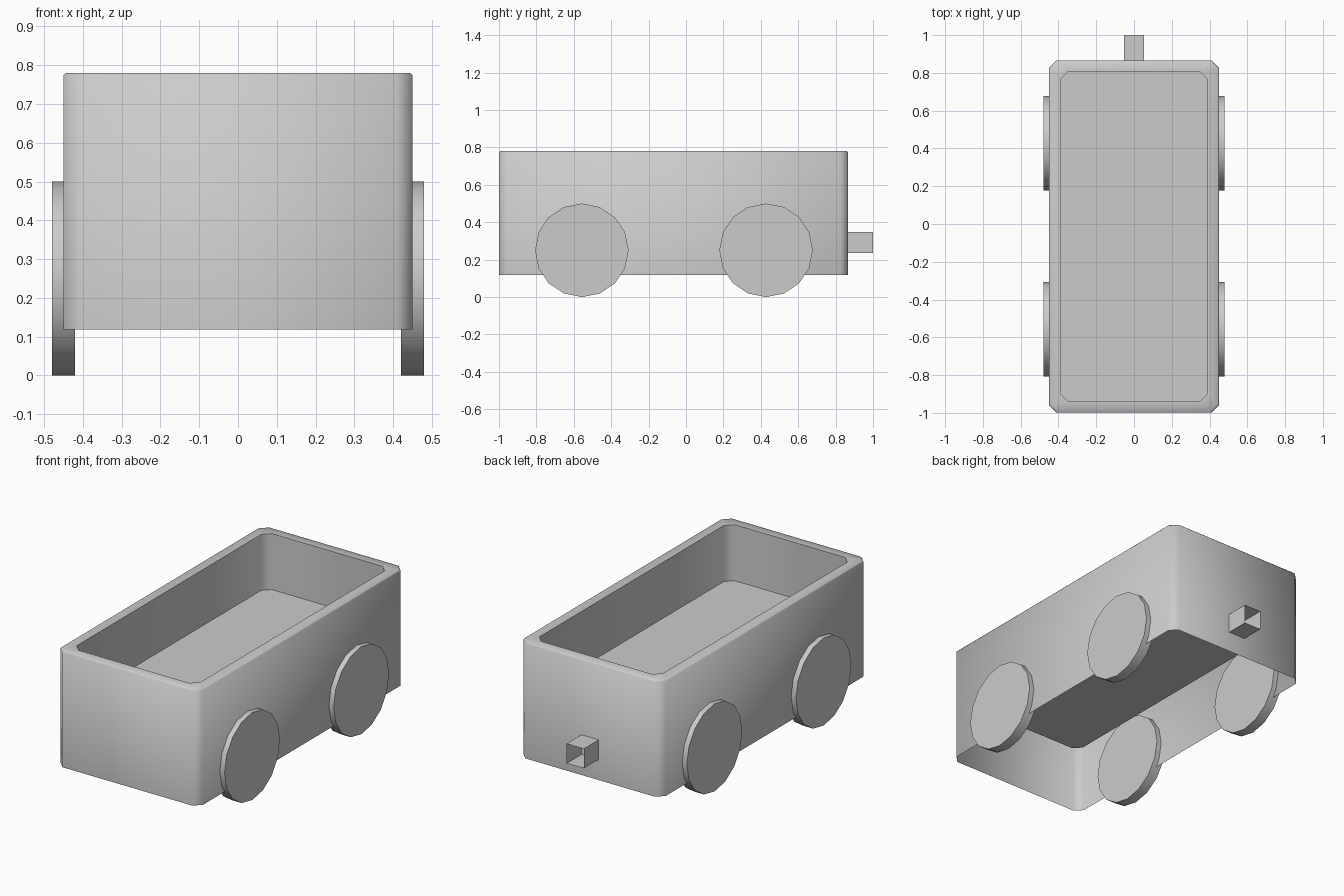
import bpy, bmesh, math

if "Cube" in bpy.data.objects:
    bpy.data.objects.remove(bpy.data.objects["Cube"])

Y_MID, HALF_X, HALF_Y, CHAMFER = -0.0665, 0.45, 0.9325, 0.04


def make_object(name, bm, angle):
    mesh = bpy.data.meshes.new(name)
    bm.to_mesh(mesh)
    bm.free()
    ob = bpy.data.objects.new(name, mesh)
    bpy.context.collection.objects.link(ob)
    bpy.ops.object.select_all(action='DESELECT')
    ob.select_set(True)
    bpy.context.view_layer.objects.active = ob
    bpy.ops.object.shade_smooth_by_angle(angle=math.radians(angle))
    return ob


def bridge(bm, rings):
    for a, b in zip(rings, rings[1:]):
        n = len(a)
        for i in range(n):
            j = (i + 1) % n
            bm.faces.new((a[i], a[j], b[j], b[i]))


def tub_ring(bm, inset, z):
    # Rectangle with clipped corners, counter-clockwise from above
    x, y, c = HALF_X - inset, HALF_Y - inset, CHAMFER
    pts = []
    for sx, sy in ((1, -1), (1, 1), (-1, 1), (-1, -1)):
        pair = [(sx * (x - c), sy * y), (sx * x, sy * (y - c))]
        pts += pair if sx * sy < 0 else pair[::-1]
    return [bm.verts.new((px, py + Y_MID, z)) for px, py in pts]


# Wagon tub: open underneath, walls folded over the rim down to the floor
bm = bmesh.new()
rings = [tub_ring(bm, i, z) for i, z in
         ((0, 0.118), (0, 0.774), (0.006, 0.78), (0.06, 0.78), (0.06, 0.46))]
bridge(bm, rings)
bm.faces.new(rings[-1])
make_object("wagon_tub", bm, 50)

# Hitch: square open-ended tube on the back
bm = bmesh.new()
corners = ((-0.054, 0.236), (-0.054, 0.348), (0.054, 0.348), (0.054, 0.236))
bridge(bm, [[bm.verts.new((x, y, z)) for x, z in corners] for y in (0.865, 1.0)])
make_object("hitch", bm, 30)

# Wheels: sixteen-sided discs set through the side walls
for side, sx in (("right", 1), ("left", -1)):
    for end, y in (("front", -0.557), ("back", 0.428)):
        bm = bmesh.new()
        bmesh.ops.create_cone(bm, cap_ends=True, segments=16,
                              radius1=0.25, radius2=0.25, depth=0.06)
        wheel = make_object(f"{end}_{side}_wheel", bm, 30)
        wheel.rotation_euler = (0, math.pi / 2, 0)
        wheel.location = (sx * 0.45, y, 0.25)
